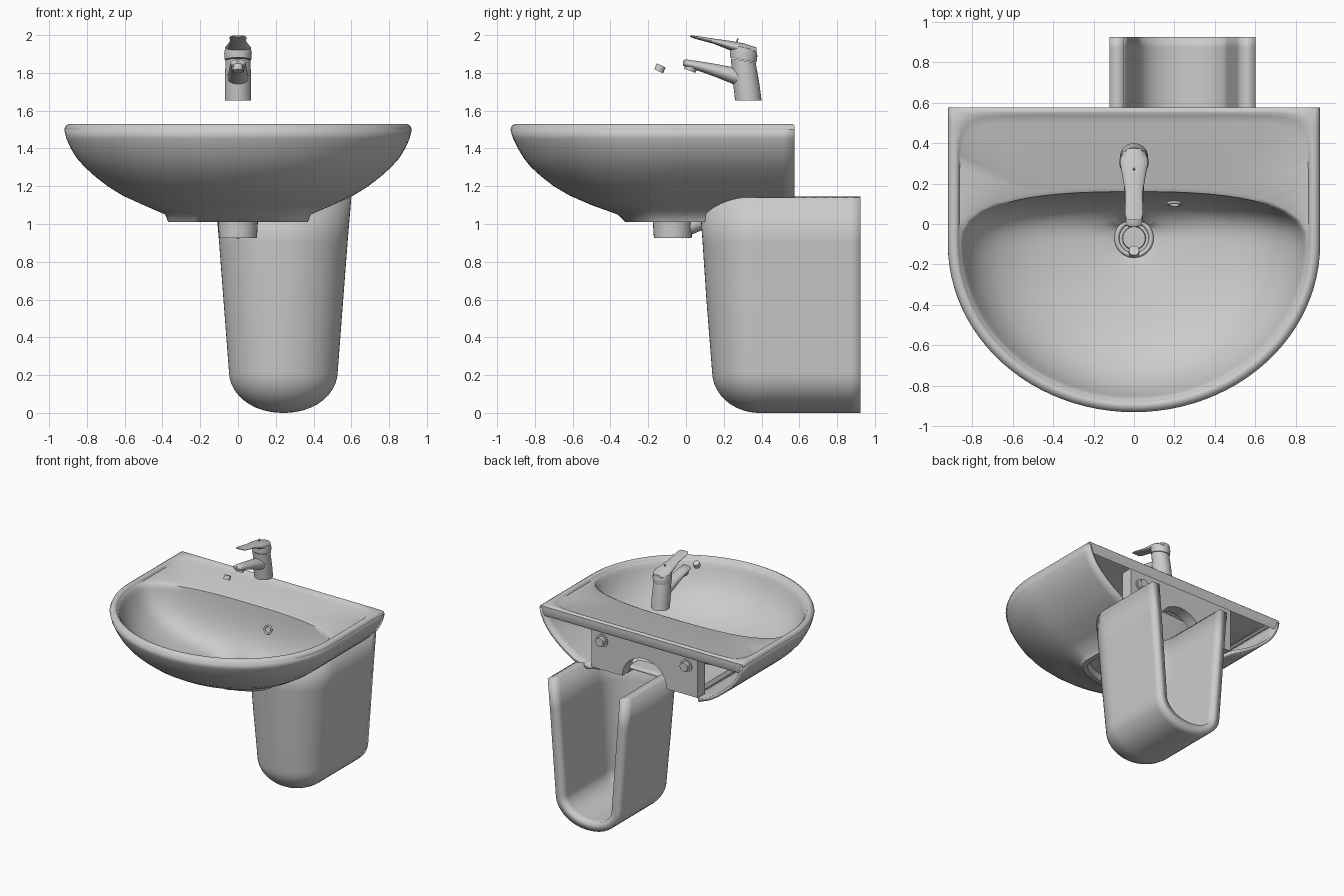
import bpy, bmesh, math
from mathutils import Vector, Matrix

if "Cube" in bpy.data.objects:
    bpy.data.objects.remove(bpy.data.objects["Cube"], do_unlink=True)

grey = bpy.data.materials.new("ceramic_grey")
grey.use_nodes = True
COLOUR = (0.6, 0.6, 0.6, 1)
grey.diffuse_color = COLOUR
grey.node_tree.nodes["Principled BSDF"].inputs["Base Color"].default_value = COLOUR


def finish(name, bm, angle=35, thickness=0):
    bmesh.ops.recalc_face_normals(bm, faces=bm.faces)
    mesh = bpy.data.meshes.new(name)
    bm.to_mesh(mesh)
    bm.free()
    mesh.materials.append(grey)
    ob = bpy.data.objects.new(name, mesh)
    bpy.context.collection.objects.link(ob)
    if thickness:
        mod = ob.modifiers.new("wall", "SOLIDIFY")
        mod.thickness = thickness
        mod.offset = -1
    bpy.ops.object.select_all(action="DESELECT")
    ob.select_set(True)
    bpy.context.view_layer.objects.active = ob
    bpy.ops.object.shade_smooth_by_angle(angle=math.radians(angle))
    return ob


def loft(rings, closed=True, cap_start=False, cap_end=False):
    """Skin a list of point rings."""
    bm = bmesh.new()
    rows = [[bm.verts.new(p) for p in ring] for ring in rings]
    n = len(rows[0])
    for r, s in zip(rows, rows[1:]):
        for i in range(n if closed else n - 1):
            j = (i + 1) % n
            bm.faces.new((r[i], r[j], s[j], s[i]))
    for use, row in ((cap_start, rows[0]), (cap_end, rows[-1])):
        if use and closed:
            bm.faces.new(row)
        elif use:  # strips across an open U
            for i in range(n // 2 - 1):
                bm.faces.new((row[i], row[i + 1], row[n - 2 - i], row[n - 1 - i]))
            bm.faces.new(row[n // 2 - 1:n // 2 + 2]) if n % 2 else None
    return bm


def u_outline(z, w, front, back, yc, cx=0, arc=48, side=10):
    """U in plan: straight sides and an elliptical front."""
    half = [(w, back + (yc - back) * i / side) for i in range(side)]
    curve = [(w * math.cos(math.pi * i / arc), yc - (yc - front) * math.sin(math.pi * i / arc))
             for i in range(arc + 1)]
    pts = half + curve + [(-x, y) for x, y in reversed(half)]
    return [Vector((cx + x, y, z)) for x, y in pts]


def cylinder(name, r1, r2, depth, loc, rot=(0, 0, 0), seg=32):
    bm = bmesh.new()
    bmesh.ops.create_cone(bm, cap_ends=True, segments=seg, radius1=r1, radius2=r2, depth=depth)
    ob = finish(name, bm)
    ob.location, ob.rotation_euler = loc, rot
    return ob


def torus(name, major, minor, loc, rot=(0, 0, 0)):
    circ = [2 * math.pi * i / 32 for i in range(32)]
    bm = loft([[Vector(((major + minor * math.cos(b)) * math.cos(a),
                        (major + minor * math.cos(b)) * math.sin(a),
                        minor * math.sin(b))) for b in circ[::4]] for a in circ + circ[:1]])
    bmesh.ops.remove_doubles(bm, verts=bm.verts, dist=1e-5)
    ob = finish(name, bm, 60)
    ob.location, ob.rotation_euler = loc, rot


# Basin outer shell, open towards the wall
BACK, YC = 0.575, -0.1
shell = [(1.5, 0.92, -0.93, BACK), (1.45, 0.908, -0.915, BACK), (1.4, 0.885, -0.89, BACK),
         (1.35, 0.855, -0.86, BACK), (1.3, 0.81, -0.82, BACK), (1.25, 0.755, -0.765, BACK),
         (1.2, 0.69, -0.70, BACK), (1.15, 0.61, -0.615, BACK), (1.1, 0.5, -0.5, 0.55),
         (1.05, 0.385, -0.36, 0.35), (1.01, 0.37, -0.32, 0.3), (1.01, 0.33, -0.28, 0.28),
         (1.05, 0.31, -0.26, 0.28)]
bm = loft([u_outline(z, w, f, b, min(YC, b)) for z, w, f, b in shell], closed=False, cap_end=True)
finish("basin_shell", bm, 50, 0.025)


# Rim, tap deck and bowl as one skin
def back_edge(ring, steps=24):
    a, b = ring[-1], ring[0]
    return ring + [a.lerp(b, i / steps) for i in range(1, steps)]


def plan(z, w, f, b):
    return back_edge(u_outline(z, w, f, b, YC))


rim = plan(1.5, 0.92, -0.93, BACK)
angles = [math.atan2(p.y - YC, p.x) for p in rim]


def oval(z, a, front, back, n):
    """Ring with an elliptical front and squarer back."""
    pts = []
    for t in angles:
        c, s = abs(math.cos(t)), abs(math.sin(t))
        e, b = (n, back - YC) if math.sin(t) > 0 else (2, YC - front)
        r = ((c / a) ** e + (s / b) ** e) ** (-1 / e)
        pts.append(Vector((r * math.cos(t), YC + r * math.sin(t), z)))
    return pts


rings = [plan(1.44, 0.89, -0.89, BACK - 0.01), plan(1.46, 0.9, -0.9, BACK), rim,
         plan(1.52, 0.912, -0.922, BACK), plan(1.53, 0.895, -0.905, BACK - 0.012),
         oval(1.53, 0.878, -0.89, 0.55, 14), oval(1.522, 0.868, -0.88, 0.535, 12),
         oval(1.508, 0.862, -0.872, 0.5, 10), oval(1.505, 0.858, -0.868, 0.18, 2.6)]
rings[0] = [Vector((p.x, p.y, p.z)) for p in rings[0]]
opening = oval(1.495, 0.85, -0.86, 0.16, 2.6)
drain = Vector((0, -0.07, 0))
for s, z in ((1, 1.495), (0.985, 1.46), (0.96, 1.41), (0.92, 1.35), (0.86, 1.29), (0.78, 1.235),
             (0.68, 1.19), (0.56, 1.15), (0.42, 1.115), (0.28, 1.09), (0.16, 1.08)):
    k = max(0, (0.5 - s) / 0.34)  # rings become circular at the drain
    ring = []
    for p in opening:
        d = Vector((p.x, p.y, 0)) - drain
        q = drain + (d * s).lerp(d.normalized() * 0.1, k)
        ring.append(Vector((q.x, q.y, z)))
    rings.append(ring)
rings.append([drain + (Vector((p.x, p.y, 0)) - drain) * 0.6 + Vector((0, 0, 1.065)) for p in rings[-1]])
finish("basin_bowl", loft(rings, cap_end=True), 50)
torus("drain_ring", 0.085, 0.012, (0, -0.07, 1.08))
cylinder("drain_plug", 0.06, 0.055, 0.02, (0, -0.07, 1.075))
torus("overflow_ring", 0.03, 0.008, (0.2, 0.1, 1.36), (math.radians(75), 0, 0))

# Waste outlet under the bowl
cylinder("waste_outlet", 0.1, 0.108, 0.13, (0, -0.07, 0.99))
cylinder("overflow_channel", 0.045, 0.05, 0.17, (0, 0.04, 1.0), (math.radians(-65), 0, 0))

# Wall plate with a central arch, and its fixing sleeves
arch = [(0.2 * math.cos(math.pi * i / 16), 1.12 + 0.19 * math.sin(math.pi * i / 16)) for i in range(17)]
outline = [(-0.48, 1.12), (-0.48, 1.47), (0.48, 1.47), (0.48, 1.12)] + arch
bm = loft([[Vector((x, y, z)) for x, z in outline] for y in (0.44, 0.535)], cap_start=True, cap_end=True)
finish("wall_plate", bm)
for side in (-1, 1):
    cylinder("fixing_sleeve", 0.035, 0.035, 0.06, (side * 0.38, 0.545, 1.36), (math.pi / 2, 0, 0), 20)
    cylinder("fixing_flange", 0.05, 0.05, 0.012, (side * 0.38, 0.538, 1.36), (math.pi / 2, 0, 0), 20)

# Half pedestal, a trough standing off centre and open at the back
WALL, CX = 0.925, 0.24
cover = [(1.14, 0.36, 0.07), (0.9, 0.34, 0.088), (0.6, 0.317, 0.108), (0.22, 0.288, 0.138)]
for i in range(1, 11):
    a = math.pi / 2 * i / 10.3
    cover.append((0.22 * (1 - math.sin(a)), 0.288 * math.cos(a) ** 0.95, 0.138 + 0.25 * (1 - math.cos(a))))
bm = loft([u_outline(z, w, f, WALL, f + w * 0.8 + 0.02, CX, 32) for z, w, f in cover],
          closed=False, cap_end=True)
finish("pedestal", bm, 50, 0.07)


# Tap
def sweep(name, stations, seg=24, power=1.0):
    """Oval sections: centre y, centre z, half width, half height, along y."""
    rings = []
    for y, z, w, h in stations:
        ring = []
        for i in range(seg):
            a = 2 * math.pi * i / seg
            ring.append(Vector((w * math.cos(a), y, z + h * math.sin(a))))
        rings.append(ring)
    finish(name, loft(rings, cap_start=True, cap_end=True), 50)


def column(name, stations, seg=32):
    """Round sections stacked upwards: z, centre y, radius, slope."""
    rings = [[Vector((r * math.cos(2 * math.pi * i / seg), y + r * math.sin(2 * math.pi * i / seg),
                      z + slope * math.sin(2 * math.pi * i / seg))) for i in range(seg)]
             for z, y, r, slope in stations]
    finish(name, loft(rings, cap_start=True, cap_end=True), 40)


column("tap_body", [(1.655, 0.33, 0.07, 0), (1.75, 0.318, 0.07, -0.004), (1.865, 0.303, 0.066, -0.012)])
column("tap_cap", [(1.868, 0.303, 0.07, -0.014), (1.905, 0.305, 0.073, -0.014),
                   (1.935, 0.303, 0.068, -0.016), (1.95, 0.3, 0.045, -0.01)])
sweep("tap_spout", [(-0.015, 1.852, 0.025, 0.012), (-0.005, 1.852, 0.04, 0.02), (0.06, 1.838, 0.043, 0.025),
                    (0.16, 1.812, 0.048, 0.035), (0.3, 1.77, 0.058, 0.05)])
sweep("tap_lever", [(0.02, 1.995, 0.035, 0.004), (0.05, 1.988, 0.045, 0.008), (0.15, 1.967, 0.042, 0.014),
                    (0.24, 1.943, 0.058, 0.026), (0.31, 1.925, 0.07, 0.03), (0.372, 1.92, 0.035, 0.015)])
tilt = (math.radians(-20), 0, 0)
cylinder("aerator", 0.032, 0.034, 0.03, (0, 0.025, 1.825), tilt)
cylinder("loose_insert", 0.026, 0.026, 0.034, (0, -0.138, 1.824), (math.radians(-25), 0, 0))
cylinder("lever_pin", 0.004, 0.004, 0.03, (0, 0.27, 1.968), tilt, 8)
